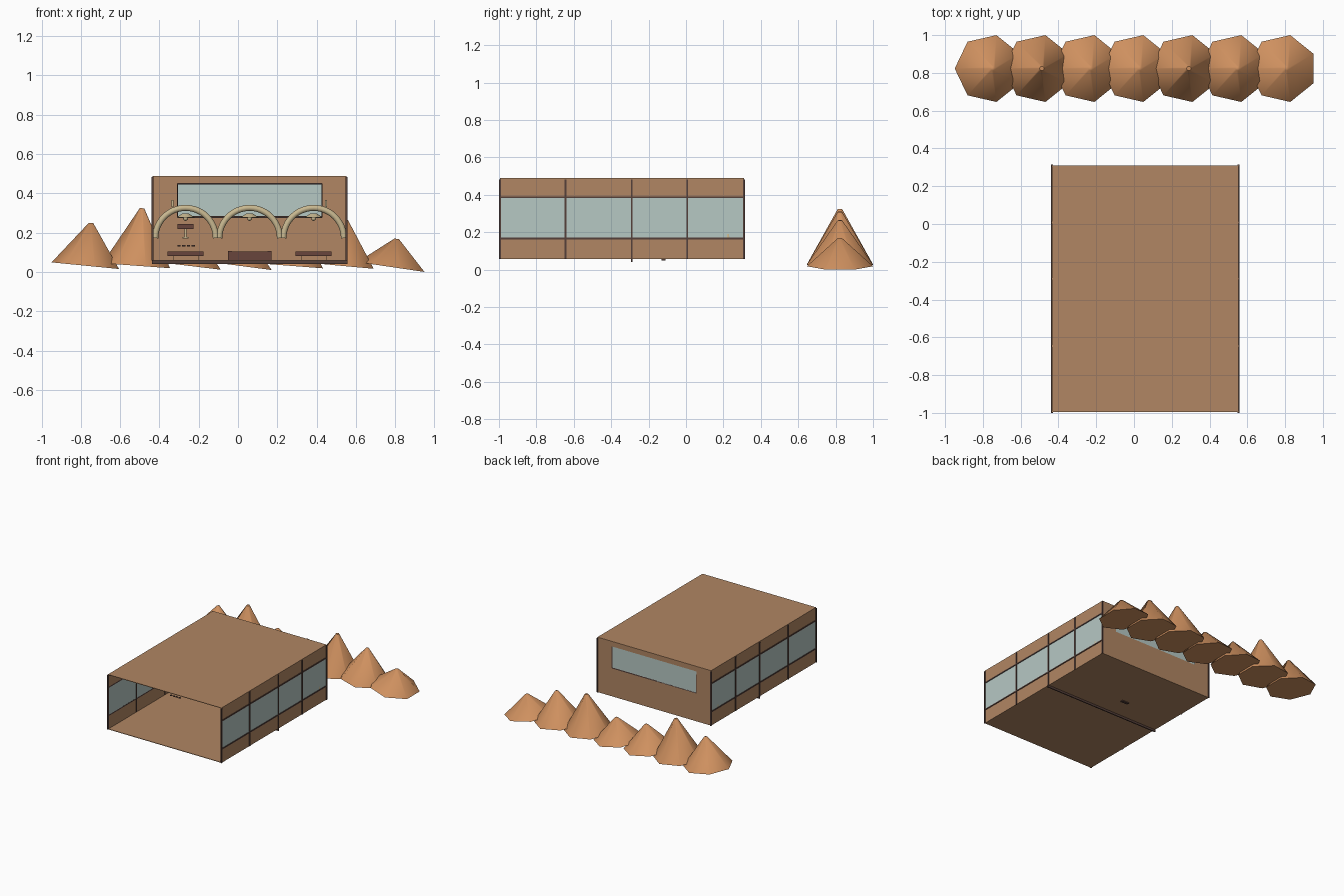
import bpy
from math import cos, sin, pi, atan2, radians

old = bpy.data.objects.get("Cube")
if old:
    bpy.data.objects.remove(old, do_unlink=True)


def make_material(name, r, g, b):
    m = bpy.data.materials.new(name)
    m.use_nodes = True
    m.diffuse_color = (r, g, b, 1)
    m.node_tree.nodes["Principled BSDF"].inputs["Base Color"].default_value = (r, g, b, 1)
    return m


wall = make_material("tan wall", 0.44, 0.24, 0.125)
rock = make_material("orange rock", 0.62, 0.28, 0.115)
glass = make_material("pale glass", 0.47, 0.58, 0.55)
frame = make_material("dark frame", 0.09, 0.05, 0.042)
cream = make_material("cream plaster", 0.58, 0.48, 0.28)
wood = make_material("dark wood", 0.14, 0.06, 0.045)


def box(name, x, y, z, mat):
    """Box from (low, high) pairs on each axis."""
    lows, highs = zip(x, y, z)
    bpy.ops.mesh.primitive_cube_add(size=1, location=[(a + b) / 2 for a, b in zip(lows, highs)])
    o = bpy.context.object
    o.name = name
    o.scale = [b - a for a, b in zip(lows, highs)]
    bpy.ops.object.transform_apply(location=False, rotation=False, scale=True)
    o.data.materials.append(mat)
    return o


def around(c, w):
    return (c - w / 2, c + w / 2)


# Room shell
X0, X1, Y0, Y1, Z0, Z1 = -0.435, 0.553, -0.995, 0.31, 0.057, 0.489
T = 0.004
SILL, HEAD = 0.166, 0.387
box("floor", (X0, X1), (Y0, Y1), (Z0, Z0 + T), wall)
box("roof", (X0, X1), (Y0, Y1), (Z1 - T, Z1), wall)

# Back wall around its window
WX0, WX1, WZ0, WZ1 = -0.307, 0.427, 0.28, 0.449
back = (Y1 - T, Y1)
box("back_wall_lower", (X0, X1), back, (Z0, WZ0), wall)
box("back_wall_upper", (X0, X1), back, (WZ1, Z1), wall)
box("back_wall_right", (X0, WX0), back, (WZ0, WZ1), wall)
box("back_wall_left", (WX1, X1), back, (WZ0, WZ1), wall)
box("back_window", (WX0, WX1), back, (WZ0, WZ1), glass)
for z in (WZ0, WZ1):
    box("back_window_rail", (WX0, WX1), (Y1 - 0.012, Y1), around(z, 0.009), frame)
for x in (WX0, WX1):
    box("back_window_jamb", around(x, 0.005), (Y1 - 0.012, Y1), (WZ0, WZ1), frame)

# Side walls: solid bands, glass strip, rails and mullions
for side, x in (("right", X0), ("left", X1)):
    inner = x + T if side == "right" else x - T
    span = (min(x, inner), max(x, inner))
    box(side + "_lower_band", span, (Y0, Y1), (Z0, SILL), wall)
    box(side + "_glass", span, (Y0, Y1), (SILL, HEAD), glass)
    box(side + "_upper_band", span, (Y0, Y1), (HEAD, Z1), wall)
    for z in (SILL, HEAD):
        box(side + "_rail", around(x, 0.009), (Y0, Y1), around(z, 0.009), frame)
    for y in (Y0, -0.645, -0.29, 0.007, Y1):
        box(side + "_mullion", around(x, 0.01), around(y, 0.01), (Z0, Z1 - 0.006), frame)

# Beam and small plate under the floor
box("floor_beam", (X0 - 0.004, X1 + 0.004), around(-0.29, 0.008), (0.041, Z0), frame)
box("floor_plate", (-0.045, 0.015), around(-0.12, 0.02), (0.05, Z0), frame)

# Arcade with a hanging lamp in each arch
R, ARCH_Y, SPRING = 0.154, 0.225, 0.172
for i in range(3):
    cx = -0.267 + 0.326 * i
    curve = bpy.data.curves.new("arch", "CURVE")
    curve.dimensions = "3D"
    curve.bevel_depth = 0.016
    curve.bevel_resolution = 3
    curve.use_fill_caps = True
    n = 24
    path = curve.splines.new("POLY")
    path.points.add(n)
    for k, p in enumerate(path.points):
        a = pi * k / n
        p.co = (cx + R * cos(a), ARCH_Y, SPRING + R * sin(a), 1)
    arch = bpy.data.objects.new("arch", curve)
    bpy.context.collection.objects.link(arch)
    curve.materials.append(cream)

    bpy.ops.mesh.primitive_cone_add(vertices=16, radius1=0.045, radius2=0.015, depth=0.02,
                                    location=(cx, ARCH_Y + 0.02, 0.288))
    shade = bpy.context.object
    shade.name = "lamp_shade"
    shade.data.materials.append(cream)
    bpy.ops.mesh.primitive_uv_sphere_add(segments=12, ring_count=8, radius=0.012,
                                         location=(cx, ARCH_Y + 0.02, 0.272))
    bulb = bpy.context.object
    bulb.name = "lamp_bulb"
    bulb.data.materials.append(cream)
    bpy.ops.object.shade_smooth()

# Wall lights beside the window
for x in (-0.333, 0.448):
    box("wall_light", around(x, 0.01), (Y1 - 0.025, Y1 - T), (0.33, 0.365), cream)

# Benches and counter
floor_top = Z0 + T
for x in (-0.267, 0.385):
    box("bench_seat", around(x, 0.184), around(0.12, 0.08), (0.08, 0.105), wood)
    box("bench_base", around(x, 0.13), around(0.12, 0.05), (floor_top, 0.08), wall)
box("counter", (-0.03, 0.15), around(0.1, 0.09), (floor_top, 0.105), wood)
for x in (-0.04, 0.16):
    box("counter_end", around(x, 0.02), around(0.1, 0.1), (floor_top, 0.107), wood)

# Wall shelf on its bracket, and a row of small tiles
box("shelf", around(-0.267, 0.08), (0.235, Y1 - T), (0.219, 0.243), wood)
box("shelf_stem", around(-0.267, 0.012), (0.27, Y1 - T), (0.175, 0.219), cream)
box("shelf_foot", around(-0.267, 0.03), (0.265, Y1 - T), (0.17, 0.178), cream)
for i in range(4):
    box("small_tile", around(-0.3 + 0.024 * i, 0.016), around(-0.4, 0.01), around(0.133, 0.006), frame)

# Row of leaning rock peaks behind the room
peaks = (0.25, 0.325, 0.21, 0.195, 0.31, 0.265, 0.17)
for i, top in enumerate(peaks):
    base = 0.024 if i == len(peaks) - 1 else 0.031
    h = top - base
    lean = atan2(0.0215, h)
    cx = -0.7685 + 0.2593 * i
    bpy.ops.mesh.primitive_cone_add(vertices=7, radius1=0.1815, radius2=0.012, depth=h)
    peak = bpy.context.object
    peak.name = "rock_peak"
    # Turn so that one corner points to -x, and put the origin at the base
    for v in peak.data.vertices:
        x, y, z = v.co
        v.co = (-y, x, z + h / 2)
    peak.location = (cx, 0.823, base)
    peak.rotation_euler = (0, lean, 0)
    peak.data.materials.append(rock)
    bpy.ops.object.shade_smooth_by_angle(angle=radians(60))
